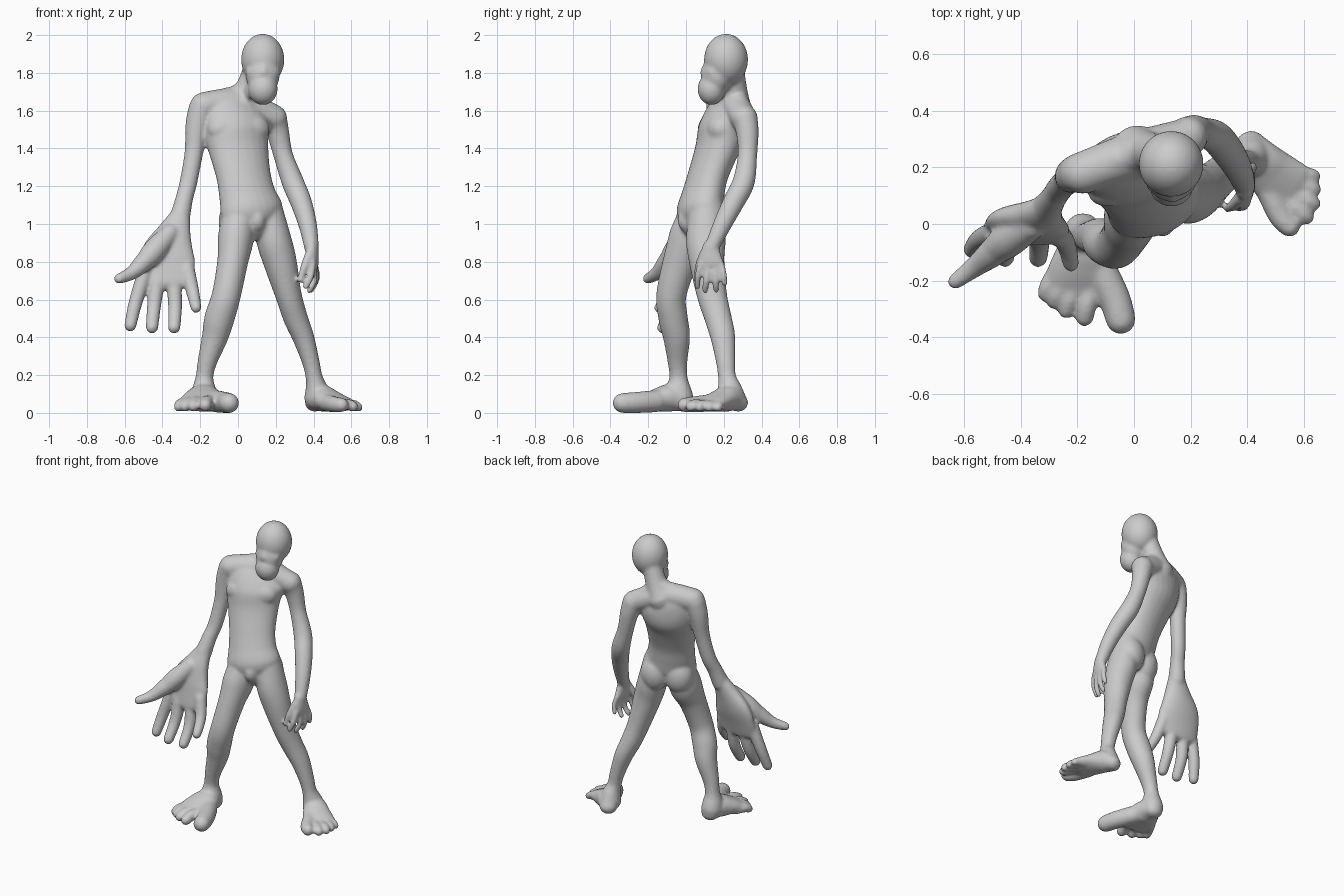
import bpy, math
from mathutils import Vector

parts = []


def add_mesh(name, verts, faces):
    me = bpy.data.meshes.new(name)
    me.from_pydata(verts, [], faces)
    ob = bpy.data.objects.new(name, me)
    bpy.context.collection.objects.link(ob)
    parts.append(ob)


def spline(pts, steps=6):
    """Catmull-Rom through (x, y, z, half width, half depth) rows."""
    p = [pts[0]] + pts + [pts[-1]]
    out = []
    for i in range(1, len(p) - 2):
        for s in range(steps):
            t = s / steps
            out.append([0.5 * (2 * b + (c - a) * t + (2 * a - 5 * b + 4 * c - d) * t * t
                               + (3 * b - a - 3 * c + d) * t ** 3)
                        for a, b, c, d in zip(*p[i - 1:i + 3])])
    return out + [list(pts[-1])]


def tube(name, pts, wide=(1, 0, 0), n=24):
    """Elliptical loft with rounded ends; wide is the direction of the half width."""
    rows = spline([tuple(q) if len(q) == 5 else tuple(q) + (q[3],) for q in pts])
    cs = [Vector(r[:3]) for r in rows]
    rings = []
    for i, r in enumerate(rows):
        t = (cs[min(i + 1, len(cs) - 1)] - cs[max(i - 1, 0)]).normalized()
        rings.append((cs[i], t, r[3], r[4]))

    def cap(ring, sign):
        c, t, w, d = ring
        return [(c + t * sign * min(w, d) * math.sin(a), t, w * math.cos(a), d * math.cos(a))
                for a in (0.4, 0.8, 1.15, 1.45)]

    rings = cap(rings[0], -1)[::-1] + rings + cap(rings[-1], 1)
    verts, faces = [], []
    for c, t, w, d in rings:
        u = Vector(wide)
        u = (u - t * u.dot(t)).normalized()
        v = t.cross(u)
        for k in range(n):
            a = 2 * math.pi * k / n
            verts.append(c + u * w * math.cos(a) + v * d * math.sin(a))
    for i in range(len(rings) - 1):
        for k in range(n):
            a, b = i * n + k, i * n + (k + 1) % n
            faces.append((a, b, b + n, a + n))
    faces.append(tuple(range(n))[::-1])
    faces.append(tuple(range((len(rings) - 1) * n, len(rings) * n)))
    add_mesh(name, verts, faces)


def blob(name, loc, size, yaw=0):
    bpy.ops.mesh.primitive_uv_sphere_add(segments=28, ring_count=18, radius=1,
                                         location=loc, rotation=(0, 0, yaw))
    ob = bpy.context.object
    ob.name = name
    ob.scale = size
    parts.append(ob)


def digits(name, rows, wide):
    """Fingers or toes: each row is base, middle, tip, base radius, tip radius."""
    for i, (a, b, c, r0, r1) in enumerate(rows):
        tube(f"{name}_{i + 1}", [(*a, r0), (*b, (r0 + r1) / 2), (*c, r1)], wide, 14)


# torso, turned towards +x
W = (0.94, 0.33, 0)
tube("torso", [(.09, .065, 1.0, .12, .088), (.075, .07, 1.06, .172, .112), (.05, .09, 1.15, .156, .106),
               (.03, .115, 1.25, .15, .10), (.005, .16, 1.38, .163, .108), (-.01, .195, 1.48, .18, .128),
               (-.005, .225, 1.57, .19, .11), (.01, .245, 1.63, .155, .08)], W)
tube("shoulders", [(-.18, .18, 1.622, .075), (.0, .245, 1.635, .08), (.19, .305, 1.56, .07)], (0, 0, 1))
for s, x, y in ((1, -.07, .128), (2, .075, .168)):
    blob(f"pectoral_{s}", (x, y, 1.50), (.095, .062, .075), .33)
for s, x, y in ((1, -.01, .09), (2, .14, .14)):
    blob(f"buttock_{s}", (x, y, 1.01), (.095, .082, .12), .33)
blob("groin", (.1, .015, 1.02), (.05, .06, .07))

# neck and head
tube("neck", [(.015, .25, 1.62, .1), (.045, .255, 1.69, .074), (.075, .25, 1.77, .065), (.11, .235, 1.86, .07)])
tube("trapezius", [(.04, .26, 1.70, .06), (-.04, .235, 1.662, .058), (-.14, .2, 1.64, .055)], (0, 0, 1))
tube("left_trapezius", [(.06, .265, 1.67, .055), (.12, .285, 1.61, .06), (.18, .305, 1.57, .065)], (0, 0, 1))
blob("skull", (.131, .212, 1.868), (.115, .117, .137))
blob("jaw", (.131, .165, 1.785), (.09, .085, .1))
blob("muzzle", (.132, .135, 1.712), (.078, .074, .085))
blob("brow", (.135, .138, 1.865), (.08, .035, .025))
tube("nose", [(.136, .118, 1.86, .018), (.136, .094, 1.80, .022)])
for s in (-1, 1):
    blob("cheek", (.131 + s * .05, .145, 1.80), (.04, .04, .04))
blob("jaw_corner", (.055, .17, 1.70), (.018, .025, .045))

# legs
tube("right_leg", [(.01, .065, 1.08, .085, .09), (-.01, .025, .93, .096, .115), (-.028, -.03, .8, .082, .093),
                   (-.062, -.078, .62, .077, .08), (-.098, -.068, .5, .08, .078), (-.122, -.05, .4, .07, .072),
                   (-.162, -.045, .27, .052, .053), (-.177, -.04, .19, .047, .048),
                   (-.18, -.04, .13, .062, .066), (-.18, -.035, .08, .07, .075)])
tube("left_leg", [(.15, .11, 1.08, .085, .09), (.188, .105, .92, .093, .105), (.222, .11, .8, .089, .094),
                  (.268, .138, .62, .07, .08), (.305, .17, .5, .065, .072), (.345, .195, .4, .058, .066),
                  (.385, .21, .27, .047, .052), (.402, .217, .19, .045, .048),
                  (.415, .23, .13, .058, .064), (.418, .24, .08, .068, .075)])

# right foot
tube("right_foot", [(-.176, -.015, .053, .06, .05), (-.18, -.08, .076, .088, .074),
                    (-.185, -.15, .066, .115, .063), (-.19, -.215, .05, .128, .046)])
digits("right_toe", [
    ((-.12, -.16, .06), (-.07, -.26, .053), (-.047, -.335, .05), .06, .054),
    ((-.15, -.2, .055), (-.165, -.28, .055), (-.174, -.328, .038), .037, .034),
    ((-.2, -.2, .052), (-.225, -.26, .052), (-.238, -.304, .034), .036, .031),
    ((-.24, -.18, .05), (-.268, -.24, .05), (-.28, -.272, .032), .034, .03),
    ((-.27, -.16, .045), (-.303, -.215, .045), (-.314, -.247, .03), .033, .028)], (1, 0, 0))

# left foot
F = (.8, .6, 0)
tube("left_foot", [(.408, .277, .053, .058, .05), (.44, .232, .075, .074, .072),
                   (.49, .175, .06, .093, .057), (.545, .125, .043, .105, .04)], F)
digits("left_toe", [
    ((.475, .12, .05), (.515, .03, .042), (.548, -.008, .04), .047, .039),
    ((.53, .09, .042), (.585, .045, .042), (.608, .025, .031), .031, .029),
    ((.56, .11, .04), (.612, .085, .04), (.634, .072, .029), .03, .027),
    ((.57, .145, .04), (.618, .13, .038), (.638, .122, .027), .029, .025),
    ((.57, .18, .038), (.615, .175, .036), (.636, .17, .026), .028, .024)], F)

# right arm with the oversized hand, palm facing forward
tube("right_arm", [(-.19, .18, 1.61, .072), (-.216, .172, 1.52, .063), (-.233, .155, 1.38, .05),
                   (-.262, .125, 1.22, .047), (-.285, .09, 1.13, .047), (-.308, .055, 1.03, .055)])
tube("right_palm", [(-.303, .058, 1.05, .052, .046), (-.335, .028, .96, .09, .056),
                    (-.368, .005, .85, .142, .058), (-.378, -.015, .76, .152, .05),
                    (-.378, -.03, .69, .148, .044)], (1, -.1, 0))
tube("thumb_pad", [(-.36, -.005, .95, .05), (-.44, -.055, .86, .062), (-.5, -.1, .79, .05)], (0, 1, 0))
tube("right_thumb", [(-.42, -.04, .88, .05), (-.49, -.095, .805, .052), (-.56, -.15, .74, .038),
                     (-.63, -.203, .708, .028)], (0, 1, 0))
digits("right_finger", [
    ((-.492, -.03, .74), (-.543, -.055, .58), (-.57, -.09, .46), .042, .033),
    ((-.427, -.03, .7), (-.445, -.06, .56), (-.455, -.12, .45), .042, .034),
    ((-.34, -.03, .7), (-.333, -.06, .56), (-.338, -.12, .45), .042, .034),
    ((-.27, -.03, .76), (-.24, -.07, .64), (-.222, -.14, .555), .042, .03)], (1, 0, 0))

# left arm and small hand
tube("left_arm", [(.19, .31, 1.56, .07), (.212, .325, 1.48, .06), (.24, .325, 1.36, .052),
                  (.29, .305, 1.22, .059), (.335, .25, 1.11, .057), (.37, .19, .99, .049),
                  (.39, .135, .87, .039)])
tube("left_palm", [(.39, .13, .88, .044, .034), (.397, .13, .82, .062, .03), (.4, .133, .785, .07, .026)],
     (.15, 1, 0))
tube("left_thumb", [(.38, .095, .84, .026), (.35, .066, .77, .021), (.33, .055, .70, .016)])
digits("left_finger", [
    ((.395, .08, .79), (.385, .063, .72), (.358, .06, .665), .02, .017),
    ((.4, .118, .78), (.403, .107, .7), (.378, .102, .645), .02, .017),
    ((.403, .155, .78), (.41, .156, .7), (.388, .16, .648), .02, .017),
    ((.403, .185, .79), (.418, .2, .73), (.41, .205, .68), .019, .016)], (0, 1, 0))

# fuse everything into one smooth skin
bpy.ops.object.select_all(action='DESELECT')
for ob in parts:
    ob.select_set(True)
bpy.context.view_layer.objects.active = parts[0]
bpy.ops.object.transform_apply(location=True, rotation=True, scale=True)
bpy.ops.object.join()
body = bpy.context.object
body.name = "body"
skin = body.modifiers.new("skin", 'REMESH')
skin.mode = 'VOXEL'
skin.voxel_size = 0.008
skin.use_smooth_shade = True
soft = body.modifiers.new("soften", 'SMOOTH')
soft.factor = 0.5
soft.iterations = 16
for m in ("skin", "soften"):
    bpy.ops.object.modifier_apply(modifier=m)
body.location.z -= min(v.co.z for v in body.data.vertices)
